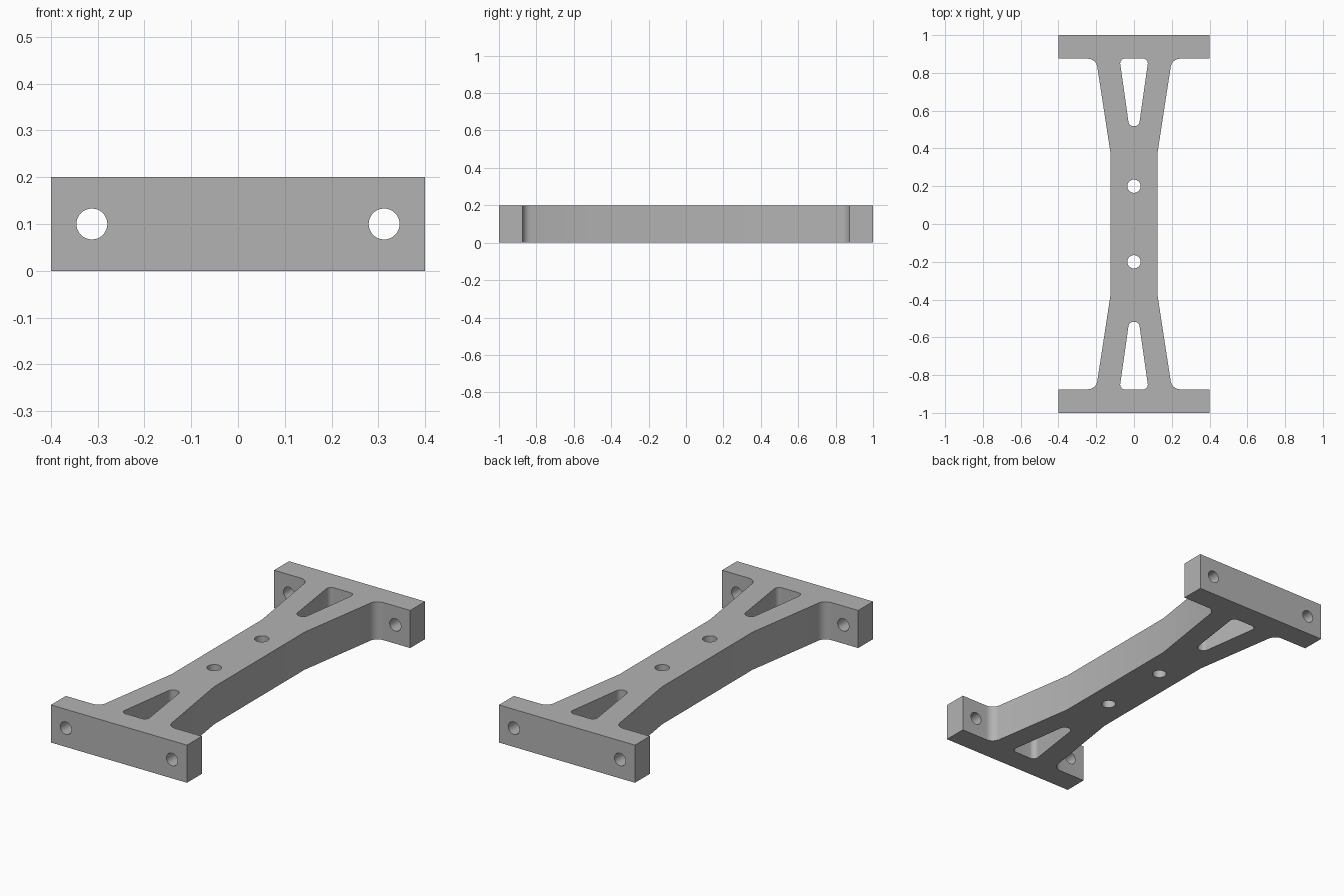
import bpy
import bmesh
import math
from mathutils import Vector, Matrix

HEIGHT = 0.2

cube = bpy.data.objects.get("Cube")
if cube:
    bpy.data.objects.remove(cube, do_unlink=True)

# Single plain grey finish
grey = bpy.data.materials.new("plain_grey")
grey.use_nodes = True
colour = (0.45, 0.45, 0.45, 1.0)
grey.diffuse_color = colour
grey.node_tree.nodes["Principled BSDF"].inputs["Base Color"].default_value = colour


def rounded(corners, steps=10):
    """Turn (x, y, radius) corners into an outline with arc fillets."""
    outline = []
    for i, (x, y, radius) in enumerate(corners):
        p = Vector((x, y))
        if radius == 0:
            outline.append(p)
            continue
        a = (Vector(corners[i - 1][:2]) - p).normalized()
        b = (Vector(corners[(i + 1) % len(corners)][:2]) - p).normalized()
        half = a.angle(b) / 2
        centre = p + (a + b).normalized() * radius / math.sin(half)
        start = p + a * radius / math.tan(half) - centre
        end = p + b * radius / math.tan(half) - centre
        sweep = start.angle(end)
        for k in range(steps + 1):
            t = k / steps
            arc = (start * math.sin((1 - t) * sweep) + end * math.sin(t * sweep)) / math.sin(sweep)
            outline.append(centre + arc)
    return outline


def make_object(name, bm):
    bmesh.ops.recalc_face_normals(bm, faces=bm.faces)
    mesh = bpy.data.meshes.new(name)
    bm.to_mesh(mesh)
    bm.free()
    mesh.materials.append(grey)
    obj = bpy.data.objects.new(name, mesh)
    bpy.context.collection.objects.link(obj)
    return obj


def prism(name, outline, bottom, top):
    bm = bmesh.new()
    face = bm.faces.new([bm.verts.new((p.x, p.y, bottom)) for p in outline])
    extruded = bmesh.ops.extrude_face_region(bm, geom=[face])["geom"]
    verts = [v for v in extruded if isinstance(v, bmesh.types.BMVert)]
    bmesh.ops.translate(bm, verts=verts, vec=(0, 0, top - bottom))
    return make_object(name, bm)


def drill(name, radius, depth, location, axis="Z"):
    bm = bmesh.new()
    turn = Matrix.Rotation(math.pi / 2, 4, "X") if axis == "Y" else Matrix()
    bmesh.ops.create_cone(bm, cap_ends=True, segments=48, radius1=radius, radius2=radius,
                          depth=depth, matrix=Matrix.Translation(location) @ turn)
    return make_object(name, bm)


# Bracket outline: end flanges, filleted flared legs and straight waist
quarter = [(0.4, 1, 0), (0.4, 0.875, 0), (0.201, 0.875, 0.05), (0.125, 0.38, 0)]
right_side = quarter + [(x, -y, r) for x, y, r in reversed(quarter)]
corners = right_side + [(-x, y, r) for x, y, r in reversed(right_side)]
bracket = prism("bracket", rounded(corners), 0, HEIGHT)

# Tapered windows, waist holes and flange bolt holes
window = [(0.077, 0.876, 0.026), (-0.077, 0.876, 0.026),
          (-0.026, 0.518, 0.028), (0.026, 0.518, 0.028)]
cutters = []
for side in (1, -1):
    shape = [(x, side * y, r) for x, y, r in window]
    cutters.append(prism("window_cutter", rounded(shape), -0.1, HEIGHT + 0.1))
    cutters.append(drill("waist_hole_cutter", 0.035, 0.5, (0, side * 0.2, HEIGHT / 2)))
    cutters.append(drill("bolt_hole_cutter", 0.033, 2.4, (side * 0.3125, 0, HEIGHT / 2), "Y"))

bpy.context.view_layer.objects.active = bracket
bracket.select_set(True)
for cutter in cutters:
    cutter.hide_render = True
    cut = bracket.modifiers.new("cut", "BOOLEAN")
    cut.operation = "DIFFERENCE"
    cut.solver = "EXACT"
    cut.object = cutter
    bpy.ops.object.modifier_apply(modifier=cut.name)
    bpy.data.objects.remove(cutter, do_unlink=True)

# Smooth fillets and bores, crisp edges elsewhere
bpy.ops.object.shade_smooth_by_angle(angle=math.radians(20))
